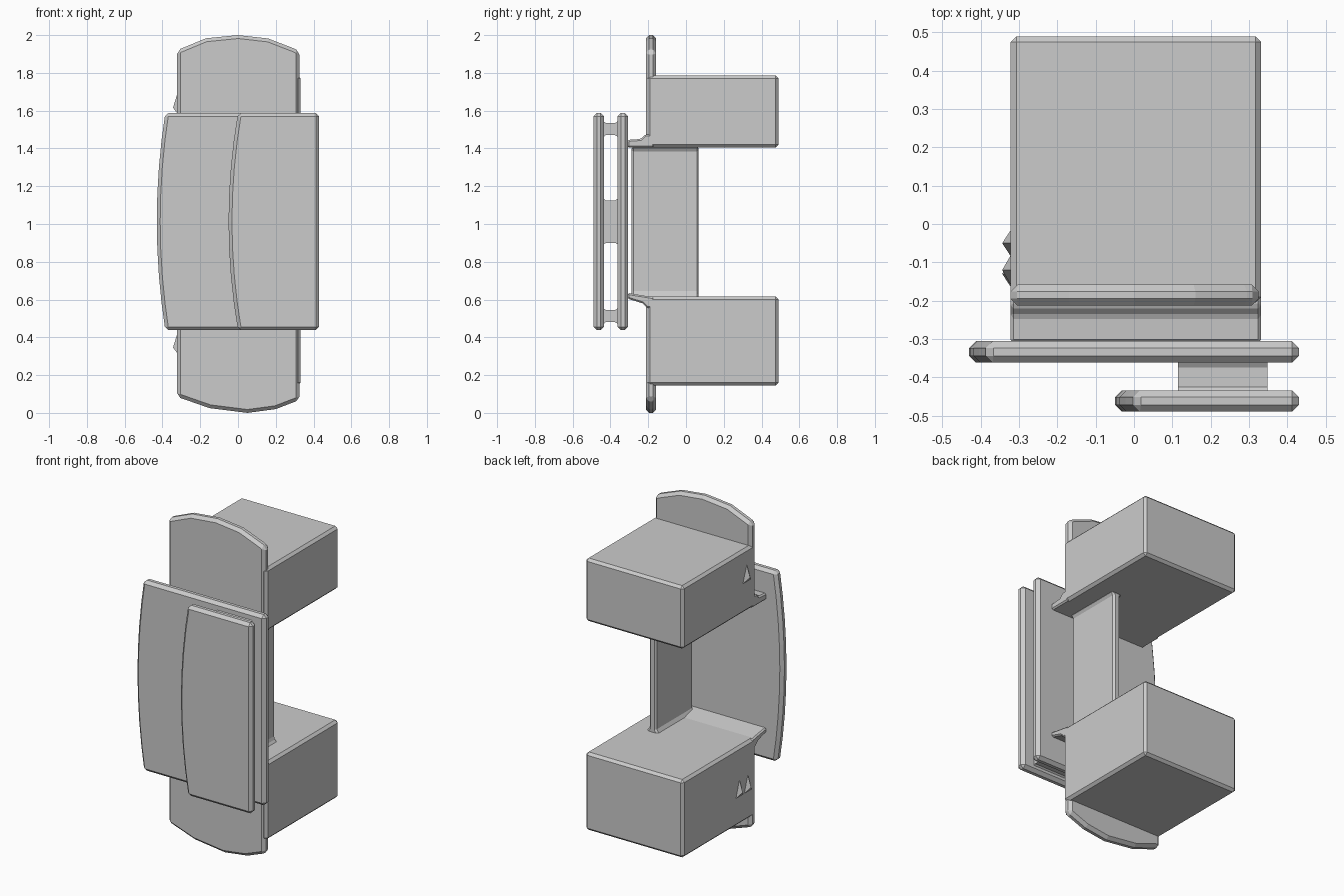
import bpy, bmesh
from mathutils import Vector

if "Cube" in bpy.data.objects:
    bpy.data.objects.remove(bpy.data.objects["Cube"])

# Maps (profile u, profile v, depth) to x, y, z for each extrusion axis
AXES = {
    "x": lambda u, v, d: Vector((d, u, v)),   # profile in yz
    "y": lambda u, v, d: Vector((u, d, v)),   # profile in xz
}


def prism(name, pts, axis, lo, hi, bevel=0.0, segments=1):
    """Extrude a closed profile along an axis and chamfer its edges."""
    bm = bmesh.new()
    place = AXES[axis]
    a = [bm.verts.new(place(u, v, lo)) for u, v in pts]
    b = [bm.verts.new(place(u, v, hi)) for u, v in pts]
    n = len(pts)
    bm.faces.new(a)
    bm.faces.new(b[::-1])
    for i in range(n):
        j = (i + 1) % n
        bm.faces.new((a[j], a[i], b[i], b[j]))
    bmesh.ops.recalc_face_normals(bm, faces=bm.faces)
    if bevel:
        edges = [e for e in bm.edges if e.calc_face_angle() > 0.6]
        bmesh.ops.bevel(bm, geom=edges, offset=bevel, segments=segments,
                        profile=0.5, affect='EDGES', clamp_overlap=True)
    mesh = bpy.data.meshes.new(name)
    bm.to_mesh(mesh)
    bm.free()
    ob = bpy.data.objects.new(name, mesh)
    bpy.context.collection.objects.link(ob)
    return ob


def box(name, x, y, z, bevel):
    pts = [(x[0], z[0]), (x[1], z[0]), (x[1], z[1]), (x[0], z[1])]
    return prism(name, pts, "y", y[0], y[1], bevel)


# Rear housings
box("upper_housing", (-0.322, 0.332), (-0.205, 0.49), (1.405, 1.785), 0.015)
box("lower_housing", (-0.322, 0.332), (-0.205, 0.49), (0.145, 0.615), 0.015)

# Mounting plates with arched ends
prism("upper_mounting_plate",
      [(-0.322, 1.42), (0.325, 1.42), (0.325, 1.915), (0.295, 1.93), (0.16, 1.982),
       (0.0, 2.0), (-0.17, 1.983), (-0.322, 1.92)], "y", -0.213, -0.158, 0.018)
prism("lower_mounting_plate",
      [(-0.322, 0.6), (0.325, 0.6), (0.325, 0.068), (0.2, 0.02), (0.05, 0.0),
       (-0.15, 0.025), (-0.322, 0.085)], "y", -0.213, -0.158, 0.018)

# Ledges reaching forward to the front panel
prism("upper_ledge",
      [(-0.31, 1.405), (-0.31, 1.445), (-0.24, 1.45), (-0.215, 1.475),
       (-0.17, 1.475), (-0.17, 1.405)], "x", -0.322, 0.332, 0.008)
prism("lower_ledge",
      [(-0.31, 0.635), (-0.31, 0.605), (-0.23, 0.58), (-0.205, 0.555),
       (-0.17, 0.555), (-0.17, 0.612)], "x", -0.322, 0.332, 0.008)

# Upright web joining the housings, flared at both ends
prism("connecting_web",
      [(0.135, 0.605), (0.225, 0.605), (0.2, 0.635), (0.2, 1.385), (0.215, 1.41),
       (0.14, 1.41), (0.155, 1.385), (0.155, 0.635)], "y", -0.288, 0.067, 0.01)


# Two front panels with a bowed left edge
def bowed_panel(name, left, bow, y):
    steps = 8
    z0, z1 = 0.438, 1.588
    pts = [(0.43, z0), (0.43, z1)]
    for i in range(steps + 1):
        t = 1 - 2 * i / steps
        pts.append((left - bow * (1 - t * t), (z0 + z1) / 2 + t * (z1 - z0) / 2))
    prism(name, pts, "y", y[0], y[1], 0.018)


bowed_panel("wide_front_panel", -0.385, 0.045, (-0.362, -0.306))
bowed_panel("narrow_front_panel", 0.0, 0.05, (-0.49, -0.434))

# Spacers between the panels, waisted in the middle
for name, z0, z1 in (("lower_spacer", 0.48, 0.545), ("middle_spacer", 0.9, 1.125),
                     ("upper_spacer", 1.47, 1.535)):
    w = 0.012
    prism(name, [(-0.44, z0 - w), (-0.425, z0), (-0.375, z0), (-0.355, z0 - w),
                 (-0.355, z1 + w), (-0.375, z1), (-0.425, z1), (-0.44, z1 + w)],
          "x", 0.115, 0.348)


# Small faceted studs on the left side of the housings
def stud(name, y, z, ry, rz, out):
    bm = bmesh.new()
    base = [bm.verts.new((-0.318, y + a * ry, z + b * rz))
            for a, b in ((1, -0.7), (0, 1), (-1, -0.7))]
    tip = bm.verts.new((-0.322 - out, y, z - 0.2 * rz))
    bm.faces.new(base)
    for i in range(3):
        bm.faces.new((base[i], base[(i + 1) % 3], tip))
    bmesh.ops.recalc_face_normals(bm, faces=bm.faces)
    mesh = bpy.data.meshes.new(name)
    bm.to_mesh(mesh)
    bm.free()
    bpy.context.collection.objects.link(bpy.data.objects.new(name, mesh))


stud("upper_side_stud", -0.12, 1.63, 0.045, 0.07, 0.022)
stud("lower_side_stud_rear", -0.05, 0.36, 0.04, 0.07, 0.022)
stud("lower_side_stud_front", -0.13, 0.36, 0.04, 0.07, 0.022)
